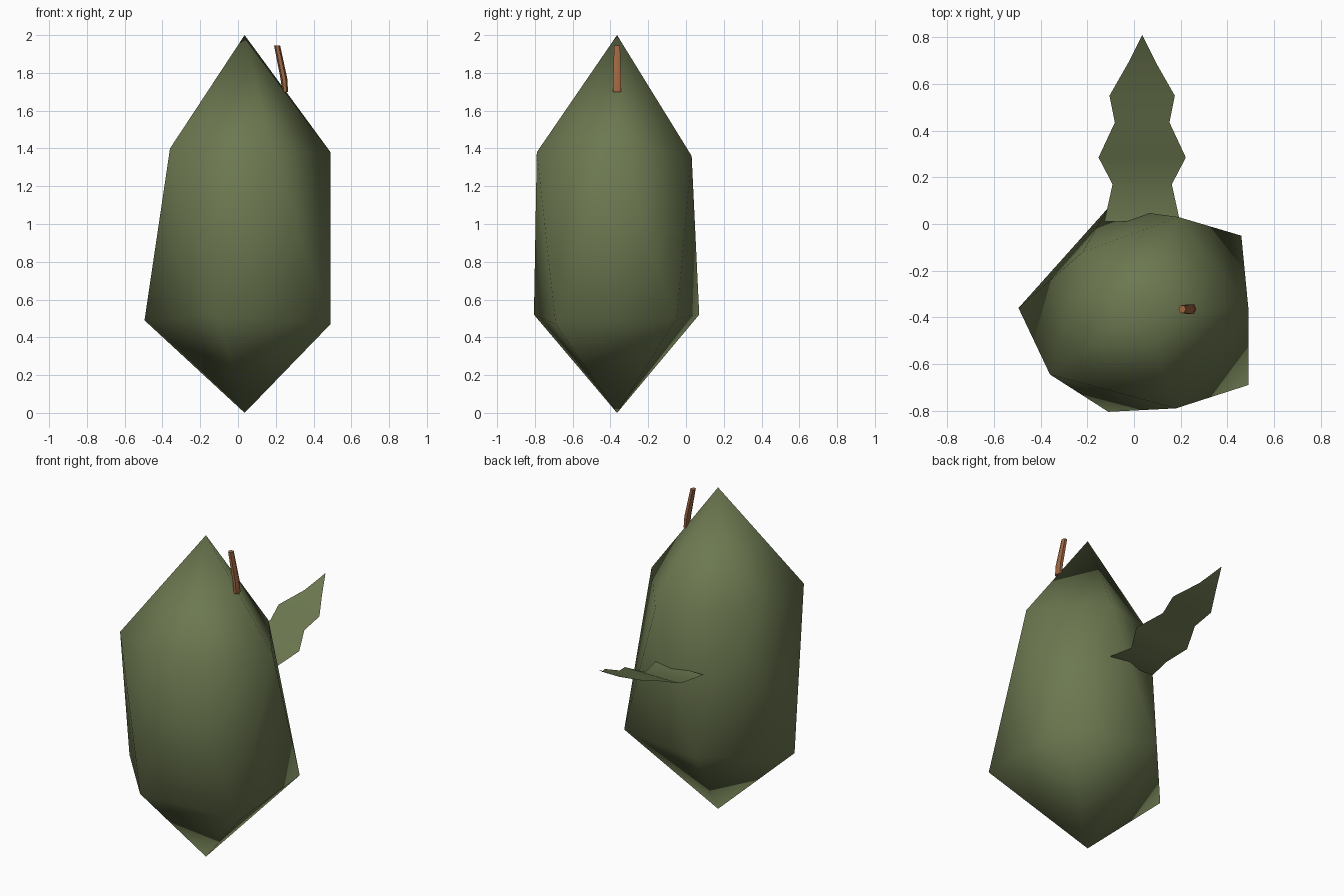
import bpy
from mathutils import Vector

if "Cube" in bpy.data.objects:
    bpy.data.objects.remove(bpy.data.objects["Cube"])


def material(name, color):
    m = bpy.data.materials.new(name)
    m.diffuse_color = (*color, 1)
    m.use_nodes = True
    m.node_tree.nodes["Principled BSDF"].inputs["Base Color"].default_value = m.diffuse_color
    return m


def add_mesh(name, verts, faces, mat):
    me = bpy.data.meshes.new(name)
    me.from_pydata(verts, [], faces)
    me.materials.append(mat)
    me.shade_smooth()
    ob = bpy.data.objects.new(name, me)
    bpy.context.collection.objects.link(ob)
    return ob


green = material("olive_green", (0.15, 0.187, 0.08))
brown = material("stem_brown", (0.35, 0.135, 0.055))

# Fruit body: uneven twenty-sided form, two poles and two staggered rings of five
lower = [(0.49, -0.69, 0.47), (0.46, -0.05, 0.5), (-0.11, 0.07, 0.52),
         (-0.495, -0.36, 0.49), (-0.11, -0.805, 0.52)]
upper = [(0.49, -0.36, 1.38), (0.19, 0.03, 1.36), (-0.22, -0.12, 1.38),
         (-0.36, -0.645, 1.40), (0.18, -0.79, 1.38)]
verts = [(0.035, -0.365, 0)] + lower + upper + [(0.035, -0.365, 2)]
faces = []
for i in range(5):
    j = (i + 1) % 5
    a, b, c, d = 1 + i, 1 + j, 6 + i, 6 + j
    faces += [(0, b, a), (a, b, c), (b, d, c), (c, d, 11)]
add_mesh("fruit_body", verts, faces, green)

# Leaf: thin sheet with scalloped edges, rows of (y, z, half width)
rows = [(0.01, 1.02, 0.162), (0.17, 1.022, 0.127), (0.285, 1.08, 0.187),
        (0.435, 1.135, 0.117), (0.55, 1.182, 0.14), (0.69, 1.24, 0.06)]
verts, faces = [], []
for y, z, w in rows:
    verts += [(0.035 - w, y, z), (0.035 + w, y, z)]
verts.append((0.035, 0.81, 1.315))
for i in range(len(rows) - 1):
    k = 2 * i
    faces.append((k, k + 1, k + 3, k + 2))
faces.append((10, 11, 12))
add_mesh("leaf", verts, faces, green)

# Stem: slightly bent six-sided taper
path = [(Vector((0.25, -0.365, 1.70)), 0.015, 0.021),
        (Vector((0.243, -0.365, 1.77)), 0.018, 0.021),
        (Vector((0.207, -0.365, 1.945)), 0.016, 0.016)]
hexagon = [(1, 0), (0.5, 0.87), (-0.5, 0.87), (-1, 0), (-0.5, -0.87), (0.5, -0.87)]
verts = [(p.x + rx * u, p.y + ry * v / 0.87, p.z) for p, rx, ry in path for u, v in hexagon]
faces = [tuple(range(5, -1, -1)), tuple(range(12, 18))]
for r in range(2):
    for i in range(6):
        j = (i + 1) % 6
        faces.append((r * 6 + i, r * 6 + j, r * 6 + 6 + j, r * 6 + 6 + i))
stem = add_mesh("stem", verts, faces, brown)
bpy.context.view_layer.objects.active = stem
stem.select_set(True)
bpy.ops.object.shade_smooth_by_angle(angle=1.1)
